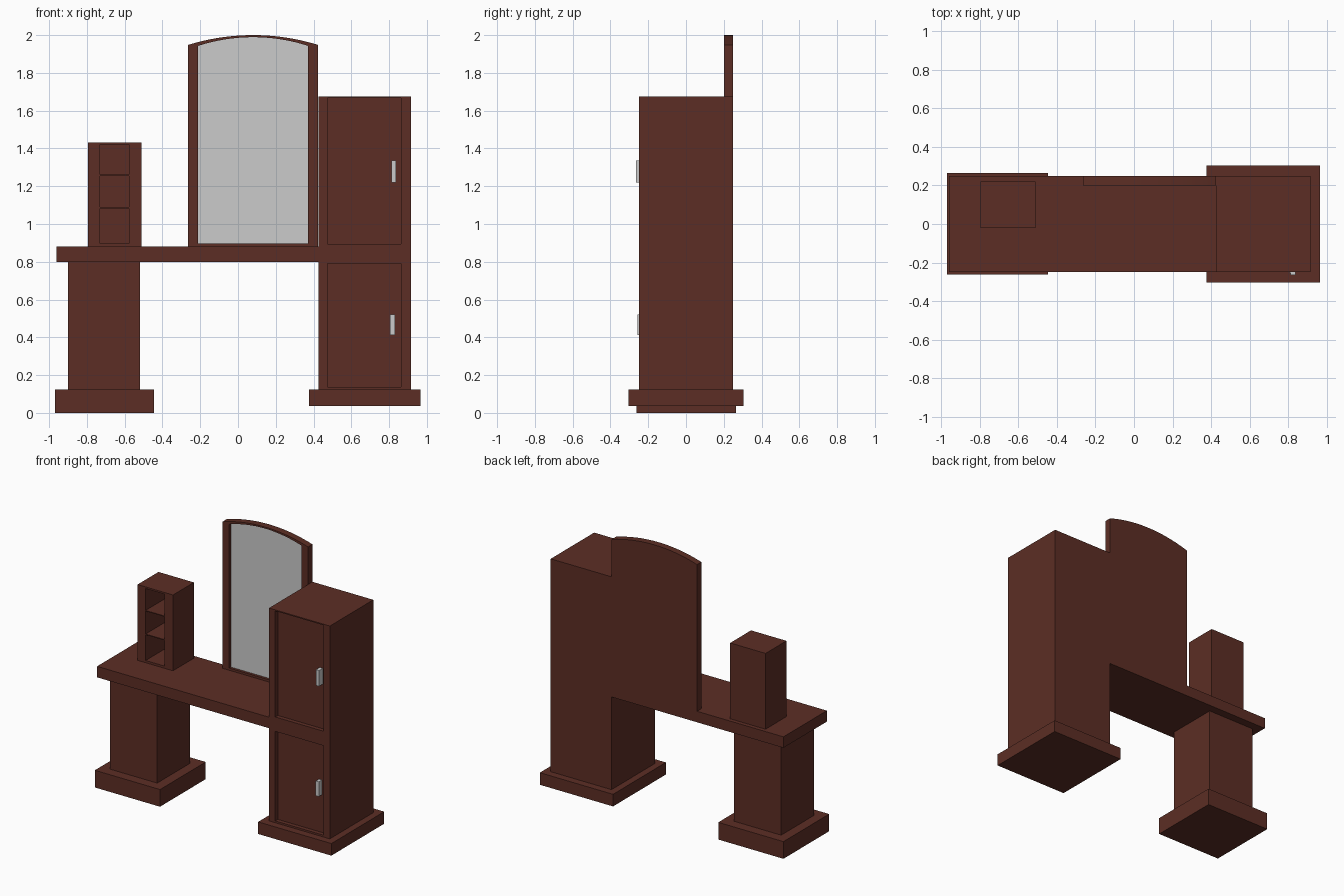
import bpy, bmesh, math

if "Cube" in bpy.data.objects:
    bpy.data.objects.remove(bpy.data.objects["Cube"])


def material(name, rgb):
    m = bpy.data.materials.new(name)
    m.diffuse_color = (*rgb, 1)
    m.use_nodes = True
    m.node_tree.nodes["Principled BSDF"].inputs["Base Color"].default_value = m.diffuse_color
    return m


WOOD = material("dark_red_wood", (0.107, 0.027, 0.018))
GREY = material("light_grey", (0.60, 0.60, 0.60))


def finish(name, bm, mat):
    bmesh.ops.recalc_face_normals(bm, faces=bm.faces[:])
    me = bpy.data.meshes.new(name)
    bm.to_mesh(me)
    bm.free()
    me.materials.append(mat)
    ob = bpy.data.objects.new(name, me)
    bpy.context.collection.objects.link(ob)
    return ob


def loft(name, loops, mat):
    """Join equal-length point loops with quads and cap both ends."""
    bm = bmesh.new()
    rings = [[bm.verts.new(p) for p in loop] for loop in loops]
    n = len(rings[0])
    for a, b in zip(rings, rings[1:]):
        for i in range(n):
            j = (i + 1) % n
            bm.faces.new((a[i], a[j], b[j], b[i]))
    bm.faces.new(rings[0])
    bm.faces.new(rings[-1])
    return finish(name, bm, mat)


def box(name, x, y, z, mat=WOOD):
    return loft(name, [[(x[0], yy, z[0]), (x[1], yy, z[0]),
                        (x[1], yy, z[1]), (x[0], yy, z[1])] for yy in y], mat)


def recessed_box(name, x, y, z, open_x, open_z, depth):
    """Box with a column of rectangular recesses sunk into its front."""
    xs = [x[0], *open_x, x[1]]
    zs = [z[0], *[v for pair in open_z for v in pair], z[1]]
    bm = bmesh.new()
    grid = [[bm.verts.new((xx, y[0], zz)) for xx in xs] for zz in zs]
    openings = []
    for k in range(len(zs) - 1):
        for i in range(3):
            f = bm.faces.new((grid[k][i], grid[k][i + 1],
                              grid[k + 1][i + 1], grid[k + 1][i]))
            if i == 1 and k % 2 == 1:
                openings.append(f)
    # sides and back
    rim = [e for e in bm.edges if e.is_boundary]
    new = bmesh.ops.extrude_edge_only(bm, edges=rim)["geom"]
    for v in new:
        if isinstance(v, bmesh.types.BMVert):
            v.co.y = y[1]
    bmesh.ops.holes_fill(bm, edges=[e for e in bm.edges if e.is_boundary], sides=0)
    # push the openings in
    for f in bmesh.ops.extrude_discrete_faces(bm, faces=openings)["faces"]:
        for v in f.verts:
            v.co.y = y[0] + depth
    return finish(name, bm, WOOD)


# left pedestal on its plinth
box("left_plinth", (-0.97, -0.445), (-0.262, 0.264), (0, 0.125))
box("left_pedestal", (-0.90, -0.518), (-0.19, 0.19), (0.125, 0.80))

# table top
box("table_top", (-0.96, 0.425), (-0.25, 0.25), (0.80, 0.88))

# tall cabinet with two sunken doors
box("right_plinth", (0.375, 0.965), (-0.304, 0.304), (0.037, 0.125))
recessed_box("cabinet", (0.425, 0.915), (-0.25, 0.25), (0.125, 1.675),
             (0.475, 0.863), [(0.138, 0.79), (0.895, 1.667)], 0.03)

# door handles
box("upper_handle", (0.812, 0.837), (-0.264, -0.219), (1.22, 1.335), GREY)
box("lower_handle", (0.806, 0.831), (-0.257, -0.219), (0.413, 0.52), GREY)

# small open shelf unit
recessed_box("shelf_unit", (-0.795, -0.51), (-0.02, 0.22), (0.88, 1.432),
             (-0.73, -0.577),
             [(0.896, 1.083), (1.089, 1.255), (1.261, 1.42)], 0.215)


# arched mirror
def arch(x0, x1, base, spring, top, y, n=32):
    c, h, s = (x0 + x1) / 2, (x1 - x0) / 2, top - spring
    r = (h * h + s * s) / (2 * s)
    a = math.asin(h / r)
    pts = [(x0, y, base), (x1, y, base)]
    for i in range(n + 1):
        t = a - 2 * a * i / n
        pts.append((c + r * math.sin(t), y, top - r + r * math.cos(t)))
    return pts


outer = (-0.264, 0.424, 0.88, 1.948, 2.0)
inner = (-0.211, 0.371, 0.896, 1.943, 1.989)
loft("mirror_frame", [arch(*outer, 0.25), arch(*outer, 0.20),
                      arch(*inner, 0.20), arch(*inner, 0.222)], WOOD)
loft("mirror_glass", [arch(*inner, 0.223), arch(*inner, 0.219)], GREY)
